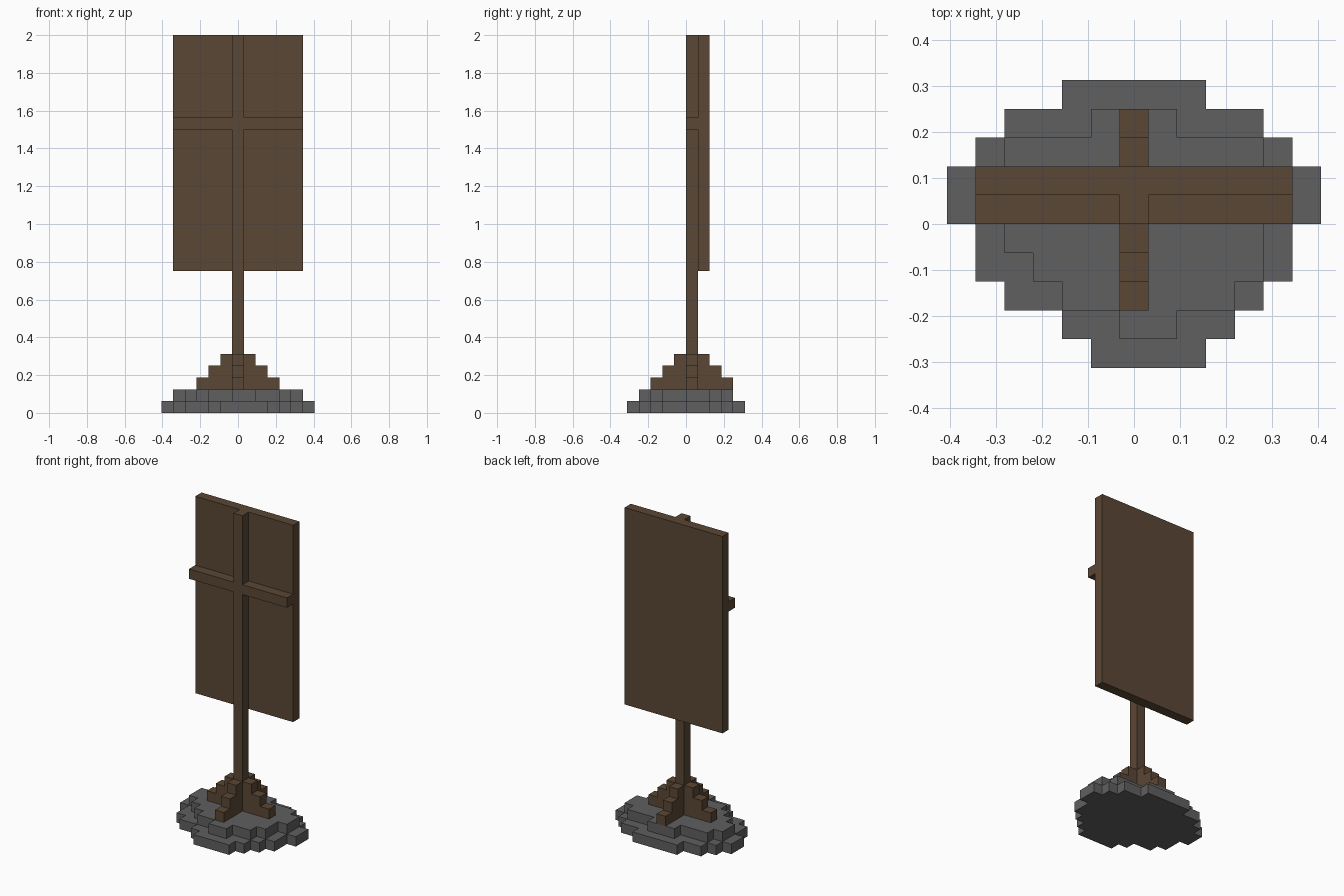
import bpy
import bmesh
from math import pi
from mathutils import Matrix, Vector

U = 1 / 16                      # one block of the model's grid
AXIS = Vector((0, U / 2, 0))    # centre line of the pole

cube = bpy.data.objects.get("Cube")
if cube:
    bpy.data.objects.remove(cube, do_unlink=True)


def make_material(name, color):
    mat = bpy.data.materials.new(name)
    mat.use_nodes = True
    mat.diffuse_color = color
    bsdf = next(n for n in mat.node_tree.nodes if n.type == "BSDF_PRINCIPLED")
    bsdf.inputs["Base Color"].default_value = color
    bsdf.inputs["Roughness"].default_value = 0.9
    return mat


wood = make_material("dark wood", (0.105, 0.063, 0.035, 1))
stone = make_material("grey stone", (0.115, 0.115, 0.115, 1))


def prism(name, outline, height, mat, matrix):
    """Extrude a flat outline (in blocks) upward and place it with a matrix."""
    bm = bmesh.new()
    face = bm.faces.new([bm.verts.new((x * U, y * U, 0)) for x, y in outline])
    top = bmesh.ops.extrude_face_region(bm, geom=[face])["geom"]
    bmesh.ops.translate(bm, vec=(0, 0, height * U),
                        verts=[v for v in top if isinstance(v, bmesh.types.BMVert)])
    bmesh.ops.transform(bm, matrix=matrix, verts=bm.verts)
    bmesh.ops.recalc_face_normals(bm, faces=bm.faces)
    mesh = bpy.data.meshes.new(name)
    bm.to_mesh(mesh)
    bm.free()
    mesh.materials.append(mat)
    obj = bpy.data.objects.new(name, mesh)
    bpy.context.collection.objects.link(obj)
    return obj


def box(name, x, y, z, mat):
    outline = [(x[0], y[0]), (x[1], y[0]), (x[1], y[1]), (x[0], y[1])]
    return prism(name, outline, z[1] - z[0], mat, Matrix.Translation((0, 0, z[0] * U)))


def stepped_slab(name, rows, y_start, level):
    """Slab whose rows, front to back, give the left and right reach in blocks."""
    left, right = [], []
    for i, (a, b) in enumerate(rows):
        for y in (y_start + i, y_start + i + 1):
            left.append((-a, y))
            right.append((b, y))
    # rows of equal reach share a corner, so drop repeats
    outline = list(dict.fromkeys(right + left[::-1]))
    return prism(name, outline, 1, stone, Matrix.Translation((0, 0, level * U)))


# Stone footing in two irregular layers
stepped_slab("lower_stone_layer",
             [(1.5, 2.5), (2.5, 3.5), (4.5, 4.5), (5.5, 5.5), (5.5, 5.5),
              (6.5, 6.5), (6.5, 6.5), (5.5, 5.5), (4.5, 4.5), (2.5, 2.5)], -5, 0)
stepped_slab("upper_stone_layer",
             [(0.5, 1.5), (2.5, 3.5), (3.5, 4.5), (4.5, 4.5),
              (5.5, 5.5), (5.5, 5.5), (4.5, 4.5), (1.5, 1.5)], -4, 1)

# Pole and the four stair-stepped braces around its foot
box("pole", (-0.5, 0.5), (0, 1), (2, 32), wood)
steps = [(0.5, 2), (3.5, 2), (3.5, 3), (2.5, 3), (2.5, 4), (1.5, 4), (1.5, 5), (0.5, 5)]
stand_up = Matrix.Translation((0, U / 2, 0)) @ Matrix.Rotation(pi / 2, 4, "X")
for i, side in enumerate(("left", "back", "right", "front")):
    turn = Matrix.Translation(AXIS) @ Matrix.Rotation(i * pi / 2, 4, "Z")
    prism(side + "_brace", steps, 1, wood, turn @ stand_up)

# Crossbar arms and the board behind them
box("left_crossbar_arm", (0.5, 5.5), (0, 1), (24, 25), wood)
box("right_crossbar_arm", (-5.5, -0.5), (0, 1), (24, 25), wood)
box("sign_board", (-5.5, 5.5), (1, 2), (12, 32), wood)
